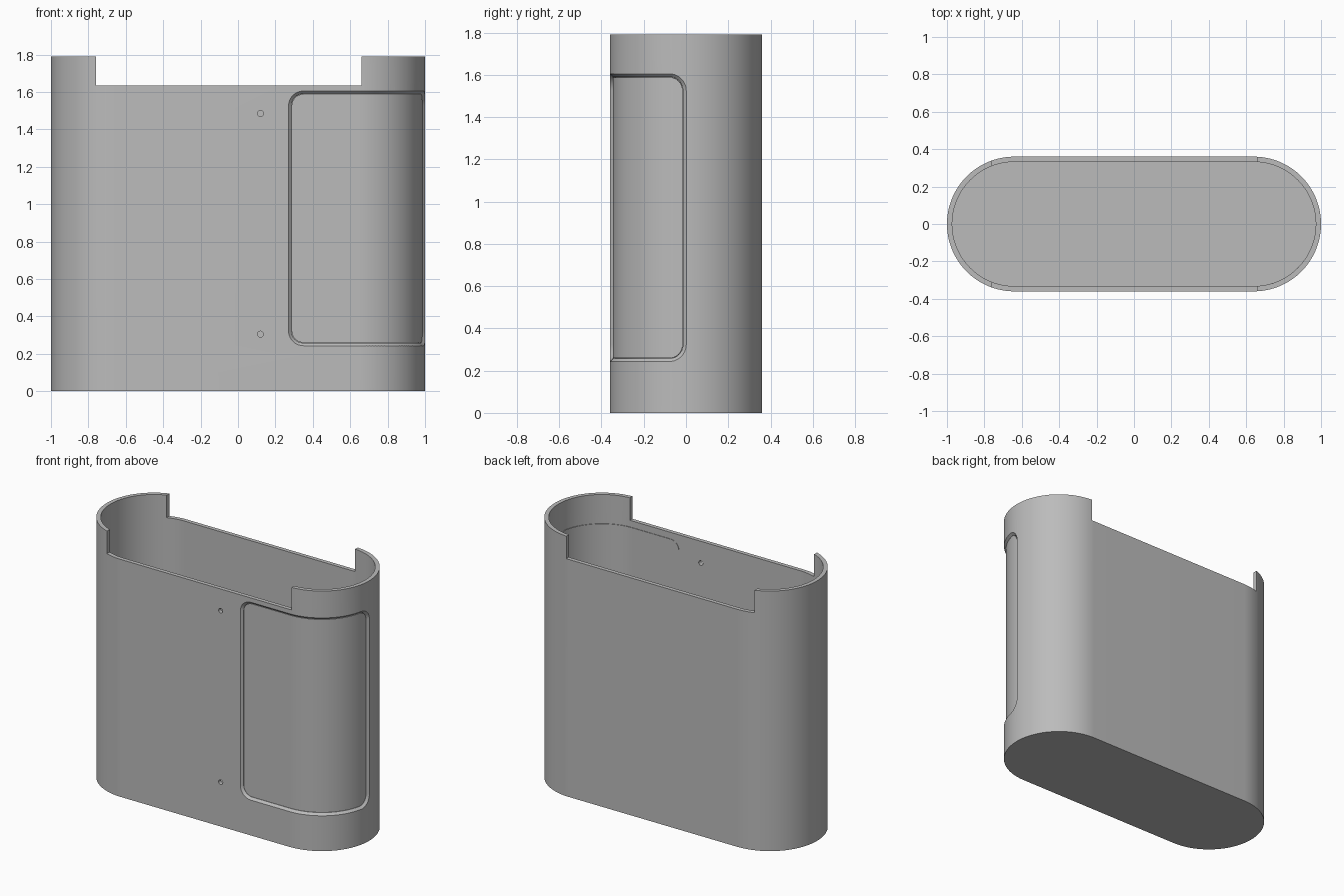
import bpy, bmesh
from math import sin, cos, pi, sqrt, radians

if "Cube" in bpy.data.objects:
    bpy.data.objects.remove(bpy.data.objects["Cube"], do_unlink=True)

HALF, R, WALL = 0.64, 0.36, 0.028      # straight half length, end radius, wall
TOP, RIM = 1.79, 1.635                 # end tabs and lowered rim

grey = bpy.data.materials.new("mid grey")
grey.use_nodes = True
GREY = (0.5, 0.5, 0.5, 1)
grey.diffuse_color = GREY
grey.node_tree.nodes["Principled BSDF"].inputs["Base Color"].default_value = GREY


def make(name, verts, faces):
    mesh = bpy.data.meshes.new(name)
    mesh.from_pydata(verts, [], faces)
    bm = bmesh.new()
    bm.from_mesh(mesh)
    bmesh.ops.recalc_face_normals(bm, faces=bm.faces)
    bm.to_mesh(mesh)
    bm.free()
    mesh.materials.append(grey)
    ob = bpy.data.objects.new(name, mesh)
    bpy.context.collection.objects.link(ob)
    return ob


def prism(name, outline, z0, z1):
    n = len(outline)
    verts = [(x, y, z) for z in (z0, z1) for x, y in outline]
    faces = [(i, (i + 1) % n, n + (i + 1) % n, n + i) for i in range(n)]
    return make(name, verts, faces + [range(n), range(n, 2 * n)])


def stadium(r, n=64):
    return [(side * (HALF + r * sin(pi * i / n)), -side * r * cos(pi * i / n))
            for side in (1, -1) for i in range(n + 1)]


def wrap(s, depth):
    """Point at distance s along the front wall, sunk by depth."""
    r = R - depth
    if s <= HALF:
        return s, -r
    a = (s - HALF) / R
    return HALF + r * sin(a), -r * cos(a)


# Door outline, measured along the wall
S0, S1, Z0, Z1, CORNER = 0.27, HALF + R * pi / 2, 0.243, 1.605, 0.08


def columns(inset):
    """Vertical strips of the rounded door outline."""
    c = CORNER - inset
    a, b, lo, hi = S0 + inset, S1 - inset, Z0 + inset, Z1 - inset
    arc = [c * (1 - cos(pi / 2 * i / 10)) for i in range(11)]
    mid = [a + c + (b - a - 2 * c) * i / 48 for i in range(1, 48)]
    cols = []
    for s in [a + t for t in arc] + mid + [b - t for t in reversed(arc)]:
        t = max(0, c - min(s - a, b - s))
        e = c - sqrt(max(0, c * c - t * t))
        cols.append((s, lo + e, hi - e))
    return cols


def wrapped_solid(name, layers):
    """Solid lofted through (depth, inset) layers of the door outline."""
    verts, faces = [], []
    for depth, inset in layers:
        cols = columns(inset)
        verts += [(*wrap(s, depth), lo) for s, lo, hi in cols]
        verts += [(*wrap(s, depth), hi) for s, lo, hi in reversed(cols)]
    n = len(verts) // len(layers)
    for k in range(len(layers) - 1):
        faces += [(k * n + i, k * n + (i + 1) % n,
                   (k + 1) * n + (i + 1) % n, (k + 1) * n + i) for i in range(n)]
    for base in (0, n * (len(layers) - 1)):
        faces += [(base + i, base + i + 1, base + n - 2 - i, base + n - 1 - i)
                  for i in range(n // 2 - 1)]
    return make(name, verts, faces)


# Shell body and everything removed from it
shell = prism("shell", stadium(R), 0, TOP)
cutters = [
    prism("cavity_cutter", stadium(R - WALL), WALL, TOP + 0.1),
    prism("rim_cutter", [(-0.76, -1), (0.66, -1), (0.66, 1), (-0.76, 1)], RIM, TOP + 0.1),
    wrapped_solid("door_cutter", [(-0.02, -0.02), (0.015, 0.015), (0.05, 0.015)]),
]
for z in (0.305, 1.485):               # pin holes beside the door
    circle = [(0.12 + 0.016 * cos(pi * i / 12), z + 0.016 * sin(pi * i / 12))
              for i in range(24)]
    verts = [(x, y, h) for y in (-0.45, -0.25) for x, h in circle]
    sides = [(i, (i + 1) % 24, 24 + (i + 1) % 24, 24 + i) for i in range(24)]
    cutters.append(make("hole_cutter", verts, sides + [range(24), range(24, 48)]))

for c in cutters:
    c.hide_render = True
    mod = shell.modifiers.new(c.name, "BOOLEAN")
    mod.operation, mod.solver, mod.object = "DIFFERENCE", "EXACT", c

graph = bpy.context.evaluated_depsgraph_get()
result = bpy.data.meshes.new_from_object(shell.evaluated_get(graph))
shell.modifiers.clear()
shell.data = result
for c in cutters:
    bpy.data.objects.remove(c, do_unlink=True)

# Sunken door panel, with a fine gap round it
door = wrapped_solid("door_panel", [(0.014, 0.017), (WALL, 0.017)])

# Smooth walls, sharp edges
for ob in (shell, door):
    bpy.ops.object.select_all(action="DESELECT")
    ob.select_set(True)
    bpy.context.view_layer.objects.active = ob
    bpy.ops.object.shade_smooth_by_angle(angle=radians(25))
